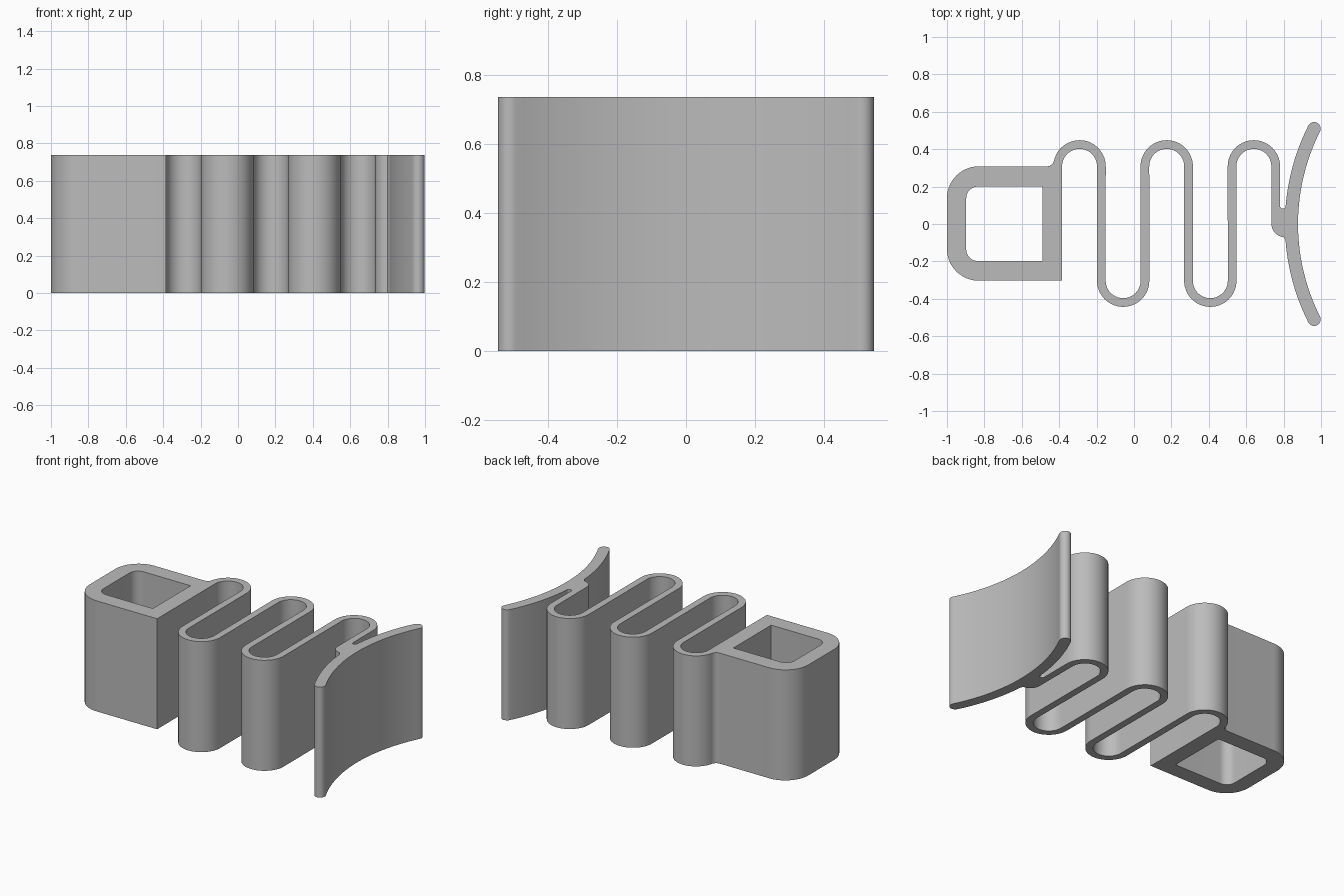
import bpy, bmesh
from math import cos, sin, radians

cube = bpy.data.objects.get("Cube")
if cube:
    bpy.data.objects.remove(cube, do_unlink=True)

HEIGHT = 0.737
PITCH, FIRST = 0.233, -0.291           # spring bend spacing and first bend
OUTER, INNER = 0.14, 0.0935            # bend radii of the spring strip
TOP, BOTTOM = 0.308, -0.303            # frame edges, also the bend centres
PLATE_X, SWEEP = 1.977, 26.7           # centre and half angle of the curved plate


def arc(cx, cy, r, start, end, steps=20):
    """Points along an arc, angles in degrees."""
    angles = [radians(start + (end - start) * i / steps) for i in range(steps + 1)]
    return [(cx + r * cos(a), cy + r * sin(a)) for a in angles]


def bend(i, r, start, end):
    """Bend number i of the spring; even bends are at the top."""
    return arc(FIRST + PITCH * i, BOTTOM if i % 2 else TOP, r, start, end, 28)


def plate_tip(angle):
    """Rounded end of the curved plate."""
    a = radians(angle)
    return arc(PLATE_X + 1.135 * cos(a), 1.135 * sin(a), 0.035, angle, angle - 180, 16)


# Frame outside, with a fillet into the first bend
wall_x = FIRST - INNER
outline = [(wall_x, BOTTOM)]
outline += arc(-0.83, BOTTOM + 0.17, 0.17, 270, 180)
outline += arc(-0.83, TOP - 0.17, 0.17, 180, 90)
outline += arc(FIRST - 0.1755, TOP + 0.04, 0.04, 270, 347, 10)

# Spring, one side
outline += bend(0, OUTER, 167, 0)
for i in range(1, 5):
    outline += bend(i, INNER, 180, 360) if i % 2 else bend(i, OUTER, 180, 0)

# Narrow slot, then around the curved plate
outline += arc(0.796, 0.097, 0.015, 180, 360, 12)
outline += arc(PLATE_X, 0, 1.17, 175.2, 180 - SWEEP)
outline += plate_tip(180 - SWEEP)[1:]
outline += arc(PLATE_X, 0, 1.1, 180 - SWEEP, 180 + SWEEP, 40)[1:]
tip = plate_tip(180 + SWEEP)
a = radians(180 + SWEEP)
outline += arc(PLATE_X + 1.135 * cos(a), 1.135 * sin(a), 0.035, SWEEP, SWEEP - 180, 16)[1:]
outline += arc(PLATE_X, 0, 1.17, 180 + SWEEP, 184.2)[1:]

# Rounded joint and the other side of the spring
outline += arc(0.805, 0, 0.07, 265, 180, 12)
for i in range(4, -1, -1):
    outline += bend(i, OUTER, 360, 180) if i % 2 else bend(i, INNER, 0, 180)

# Frame opening, rounded on the left only
hole = [(-0.49, 0.2), (-0.49, -0.198)]
hole += arc(-0.835, -0.136, 0.062, 270, 180, 12)
hole += arc(-0.835, 0.138, 0.062, 180, 90, 12)

# Filled profile extruded to full height
curve = bpy.data.curves.new("spring_clip", 'CURVE')
curve.dimensions = '2D'
curve.fill_mode = 'BOTH'
curve.extrude = HEIGHT / 2
for points in (outline, hole):
    spline = curve.splines.new('POLY')
    spline.points.add(len(points) - 1)
    for p, (x, y) in zip(spline.points, points):
        p.co = (x, y, 0, 1)
    spline.use_cyclic_u = True

clip = bpy.data.objects.new("spring_clip", curve)
bpy.context.collection.objects.link(clip)
bpy.ops.object.select_all(action='DESELECT')
clip.select_set(True)
bpy.context.view_layer.objects.active = clip
bpy.ops.object.convert(target='MESH')
clip = bpy.context.object

# Weld caps to walls and stand the part on the floor
bm = bmesh.new()
bm.from_mesh(clip.data)
bmesh.ops.remove_doubles(bm, verts=bm.verts, dist=0.0002)
bmesh.ops.translate(bm, verts=bm.verts, vec=(0, 0, HEIGHT / 2))
bmesh.ops.recalc_face_normals(bm, faces=bm.faces)
bm.to_mesh(clip.data)
bm.free()
bpy.ops.object.shade_smooth_by_angle(angle=radians(30))

# Plain grey
grey = bpy.data.materials.new("grey")
grey.use_nodes = True
colour = (0.5, 0.5, 0.5, 1)
grey.diffuse_color = colour
grey.node_tree.nodes["Principled BSDF"].inputs["Base Color"].default_value = colour
clip.data.materials.clear()
clip.data.materials.append(grey)
